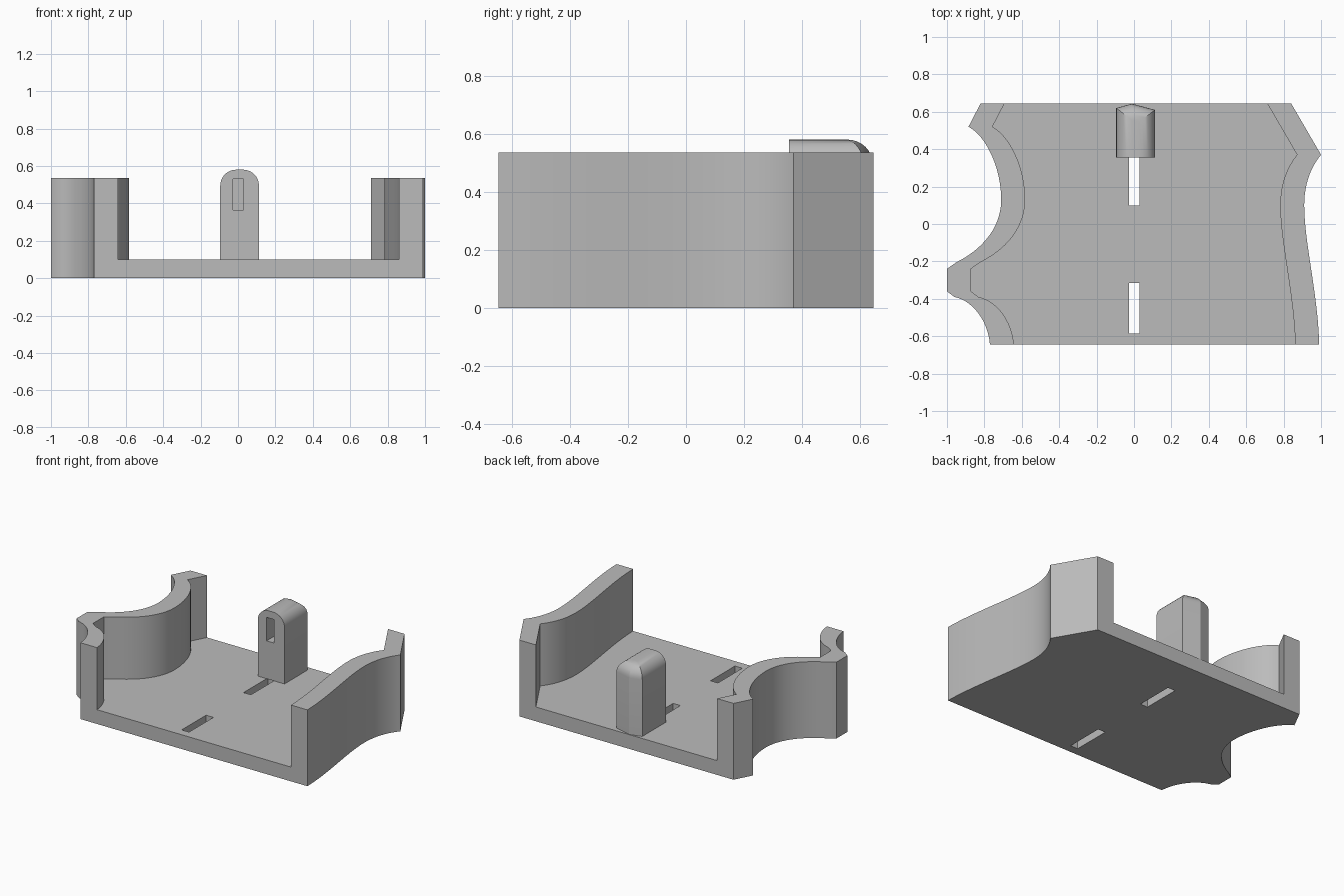
import bpy
import bmesh
from mathutils import Vector
from mathutils.geometry import interpolate_bezier

cube = bpy.data.objects.get("Cube")
if cube:
    bpy.data.objects.remove(cube, do_unlink=True)

HALF, TOP, FLOOR, WALL = 0.645, 0.535, 0.1, 0.128

grey = bpy.data.materials.new("plain grey")
grey.use_nodes = True
grey.diffuse_color = (0.5, 0.5, 0.5, 1)
grey.node_tree.nodes["Principled BSDF"].inputs["Base Color"].default_value = grey.diffuse_color


def curve(*pts):
    return [(p.x, p.y) for p in interpolate_bezier(*[Vector((x, y, 0)) for x, y in pts], 13)]


def prism(name, outline, low, high, rounding=None):
    """Extrude a plan outline upwards, optionally rounding chosen top edges."""
    bm = bmesh.new()
    face = bm.faces.new([bm.verts.new((x, y, low)) for x, y in outline])
    new = bmesh.ops.extrude_face_region(bm, geom=[face])["geom"]
    bmesh.ops.translate(bm, vec=(0, 0, high - low),
                        verts=[v for v in new if isinstance(v, bmesh.types.BMVert)])
    bmesh.ops.recalc_face_normals(bm, faces=bm.faces)
    if rounding:
        radius, front = rounding
        edges = [e for e in bm.edges if all(v.co.z > high - 0.001 for v in e.verts)
                 and any(v.co.y > front + 0.001 for v in e.verts)]
        bmesh.ops.bevel(bm, geom=edges, offset=radius, segments=8, profile=0.5,
                        affect='EDGES', clamp_overlap=True)
    mesh = bpy.data.meshes.new(name)
    bm.to_mesh(mesh)
    bm.free()
    mesh.materials.append(grey)
    obj = bpy.data.objects.new(name, mesh)
    bpy.context.collection.objects.link(obj)
    return obj


def box(name, x0, x1, y0, y1, z0, z1):
    return prism(name, [(x0, y0), (x1, y0), (x1, y1), (x0, y1)], z0, z1)


def cut(target, cutter):
    bpy.ops.object.select_all(action='DESELECT')
    bpy.context.view_layer.objects.active = target
    target.select_set(True)
    mod = target.modifiers.new("cut", 'BOOLEAN')
    mod.operation, mod.solver, mod.object = 'DIFFERENCE', 'EXACT', cutter
    bpy.ops.object.modifier_apply(modifier=mod.name)
    bpy.data.objects.remove(cutter, do_unlink=True)


# Side profiles, each running from front to back
right_side = (curve((-0.77, -HALF), (-0.78, -0.52), (-0.86, -0.41), (-0.96, -0.39))
              + [(-1, -0.36), (-1, -0.24)]
              + curve((-0.95, -0.205), (-0.80, -0.13), (-0.71, -0.01), (-0.71, 0.13))
              + curve((-0.71, 0.13), (-0.71, 0.3), (-0.79, 0.47), (-0.885, 0.52))[1:]
              + [(-0.82, HALF)])
left_side = (curve((0.99, -HALF), (0.985, -0.38), (0.91, -0.1), (0.91, 0.1))
             + curve((0.91, 0.1), (0.91, 0.22), (0.95, 0.31), (1, 0.37))[1:]
             + [(0.84, HALF)])

# Tray: solid block with the channel between the walls removed
tray = prism("tray", left_side + right_side[::-1], 0, TOP)


def inner(side, shift):
    pts = [(x + shift, y) for x, y in side]
    return [(pts[0][0], -0.8)] + pts + [(pts[-1][0], 0.8)]


cut(tray, prism("channel_cutter", inner(left_side, -WALL) + inner(right_side, WALL)[::-1],
                FLOOR, 0.8))

# Strap slots through the floor
for y0, y1 in ((-0.585, -0.315), (0.10, 0.37)):
    cut(tray, box("slot_cutter", -0.027, 0.03, y0, y1, -0.1, 0.3))

# Upright post with rounded top, pointed back and a pocket in the front
post = prism("post", [(-0.095, 0.355), (0.112, 0.355), (0.112, 0.61), (-0.01, 0.643), (-0.095, 0.62)],
             FLOOR, 0.58, rounding=(0.085, 0.355))
cut(post, box("pocket_cutter", -0.027, 0.03, 0.2, 0.5, 0.365, 0.53))

for obj in (tray, post):
    bpy.ops.object.select_all(action='DESELECT')
    obj.select_set(True)
    bpy.context.view_layer.objects.active = obj
    bpy.ops.object.shade_smooth_by_angle(angle=0.45)
